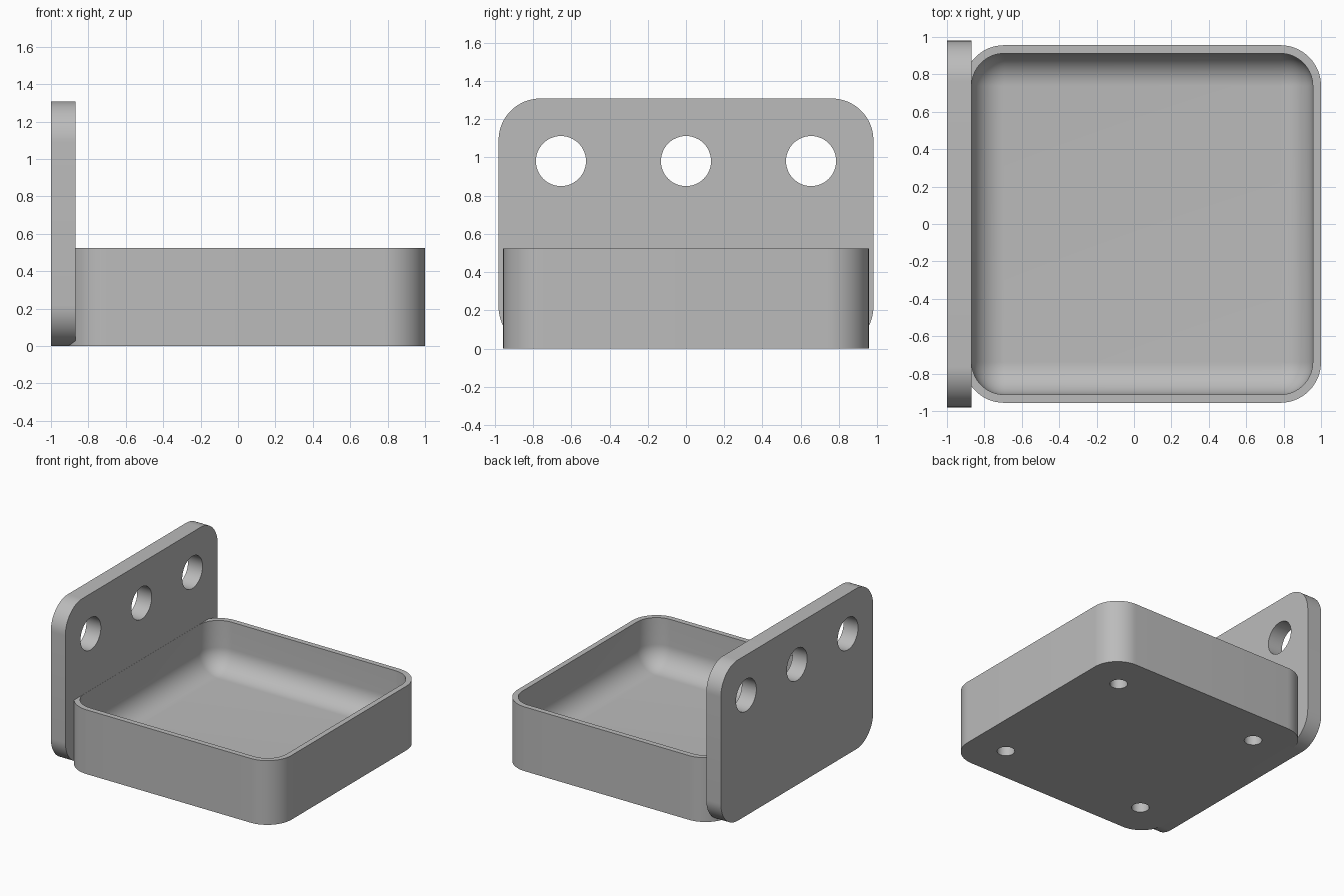
import bpy, bmesh, math
from mathutils import Vector

cube = bpy.data.objects.get("Cube")
if cube:
    bpy.data.objects.remove(cube, do_unlink=True)

grey = bpy.data.materials.new("plain grey")
grey.use_nodes = True
colour = (0.5, 0.5, 0.5, 1)
grey.diffuse_color = colour
grey.node_tree.nodes["Principled BSDF"].inputs["Base Color"].default_value = colour

CORNER, WALL, FLOOR = 0.218, 0.044, 0.13
TRAY_X, TRAY_HALF, TRAY_TOP = 0.044, 0.956, 0.523
FILLET = CORNER - WALL
STEPS = 16


def rounded_rect(half_u, half_v, radius):
    """Counter-clockwise outline of a rounded rectangle."""
    points = []
    for quarter, (su, sv) in enumerate([(1, 1), (-1, 1), (-1, -1), (1, -1)]):
        for i in range(STEPS + 1):
            a = (quarter + i / STEPS) * math.pi / 2
            points.append((su * (half_u - radius) + radius * math.cos(a),
                           sv * (half_v - radius) + radius * math.sin(a)))
    return points


def loft(name, rings):
    """Skin a stack of matching rings and cap both ends."""
    bm = bmesh.new()
    loops = [[bm.verts.new(p) for p in ring] for ring in rings]
    for low, high in zip(loops, loops[1:]):
        for i in range(len(low)):
            j = (i + 1) % len(low)
            bm.faces.new((low[i], low[j], high[j], high[i]))
    bm.faces.new(loops[0][::-1])
    bm.faces.new(loops[-1])
    bmesh.ops.remove_doubles(bm, verts=bm.verts, dist=1e-5)
    bmesh.ops.recalc_face_normals(bm, faces=bm.faces)
    mesh = bpy.data.meshes.new(name)
    bm.to_mesh(mesh)
    bm.free()
    mesh.materials.append(grey)
    obj = bpy.data.objects.new(name, mesh)
    bpy.context.collection.objects.link(obj)
    return obj


def drill(target, centre, axis, radius, depth):
    """Cut a round hole, then remove the cutter."""
    turn = Vector((0, 0, 1)).rotation_difference(Vector(axis)).to_euler()
    bpy.ops.mesh.primitive_cylinder_add(vertices=48, radius=radius, depth=depth,
                                        location=centre, rotation=turn)
    cutter = bpy.context.object
    cutter.data.materials.append(grey)
    cutter.hide_render = True
    mod = target.modifiers.new("hole", "BOOLEAN")
    mod.operation, mod.solver, mod.object = "DIFFERENCE", "EXACT", cutter
    bpy.context.view_layer.objects.active = target
    bpy.ops.object.modifier_apply(modifier=mod.name)
    bpy.data.objects.remove(cutter, do_unlink=True)


# Tray: outer wall, rim, then an inner wall rounding into the floor
def tray_ring(inset, z):
    half = TRAY_HALF - inset
    return [(TRAY_X + u, v, z) for u, v in rounded_rect(half, half, CORNER - inset)]


rings = [tray_ring(0, 0), tray_ring(0, TRAY_TOP), tray_ring(WALL, TRAY_TOP)]
for i in range(STEPS + 1):
    a = i / STEPS * math.pi / 2
    rings.append(tray_ring(WALL + FILLET * (1 - math.cos(a)),
                           FLOOR + FILLET * (1 - math.sin(a))))
tray = loft("tray", rings)

# Blind holes under the tray
for sx in (-1, 1):
    for sy in (-1, 1):
        drill(tray, (TRAY_X + sx * 0.654, sy * 0.654, 0), (0, 0, 1), 0.066, 0.174)

# Upright mounting plate with three through holes
outline = rounded_rect(0.98, 0.654, CORNER)
plate = loft("mounting_plate", [[(x, u, 0.654 + v) for u, v in outline]
                                for x in (-1, -0.869)])
for y in (-0.654, 0, 0.654):
    drill(plate, (-0.935, y, 0.981), (1, 0, 0), 0.131, 0.4)

# Smooth rounded surfaces, crisp edges
for obj in (tray, plate):
    bpy.ops.object.select_all(action="DESELECT")
    obj.select_set(True)
    bpy.context.view_layer.objects.active = obj
    bpy.ops.object.shade_smooth_by_angle(angle=math.radians(30))
